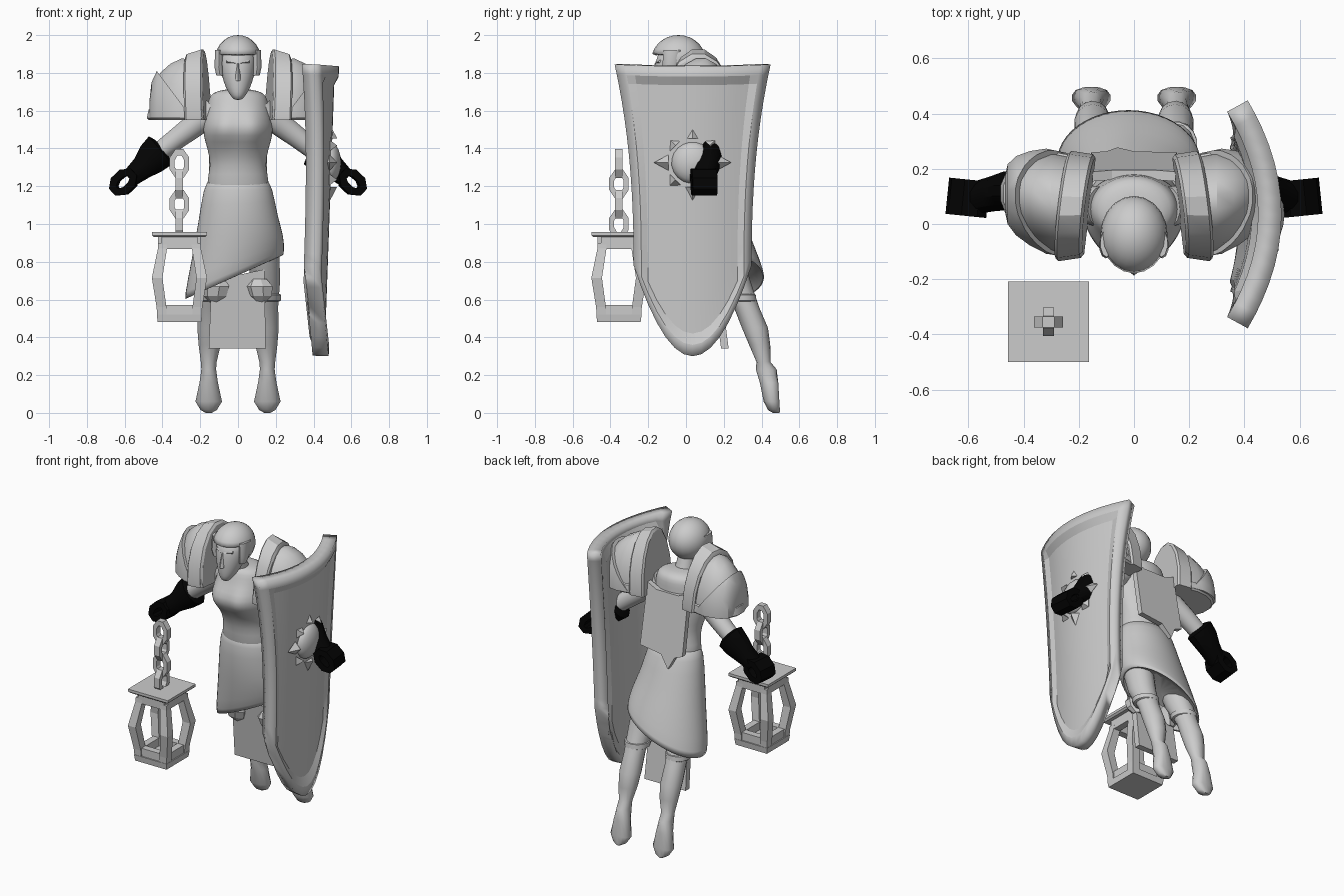
import bpy, bmesh, math
from mathutils import Vector, Matrix

cube = bpy.data.objects.get("Cube")
if cube:
    bpy.data.objects.remove(cube)


def material(name, r, g, b):
    m = bpy.data.materials.new(name)
    m.use_nodes = True
    m.diffuse_color = (r, g, b, 1)
    m.node_tree.nodes["Principled BSDF"].inputs["Base Color"].default_value = (r, g, b, 1)
    return m


GREY = material("pale grey", 0.6, 0.6, 0.6)
BLACK = material("glove black", 0.001, 0.001, 0.001)


def finish(bm, name, mat=GREY, smooth=None, subdiv=0, recalc=True):
    if recalc:
        bmesh.ops.recalc_face_normals(bm, faces=bm.faces[:])
    me = bpy.data.meshes.new(name)
    bm.to_mesh(me)
    bm.free()
    me.materials.append(mat)
    ob = bpy.data.objects.new(name, me)
    bpy.context.collection.objects.link(ob)
    if subdiv:
        ob.modifiers.new("subdivision", "SUBSURF").levels = subdiv
    if smooth:
        bpy.ops.object.select_all(action="DESELECT")
        ob.select_set(True)
        bpy.context.view_layer.objects.active = ob
        bpy.ops.object.shade_smooth_by_angle(angle=math.radians(smooth))
    return ob


def loft(name, rings, n=16, axis=(0, 0, 1), mat=GREY, smooth=50, shape=None, cut=(), subdiv=0):
    """Skin elliptical rings (cx, cy, cz, ra, rb); ra lies across, rb along y."""
    axis = Vector(axis).normalized()
    across = Vector((0, 1, 0)).cross(axis).normalized()
    along = axis.cross(across)
    bm = bmesh.new()
    loops = []
    for x, y, z, ra, rb in rings:
        loop = []
        for i in range(n):
            a = math.tau * (i + 0.5) / n
            p = Vector((x, y, z)) + across * ra * math.cos(a) + along * rb * math.sin(a)
            loop.append(bm.verts.new(shape(p) if shape else p))
        loops.append(loop)
    for p, q in zip(loops, loops[1:]):
        for i in range(n):
            bm.faces.new((p[i], p[(i + 1) % n], q[(i + 1) % n], q[i]))
    bm.faces.new(loops[0])
    bm.faces.new(loops[-1])
    for co, no in cut:
        geom = bm.verts[:] + bm.edges[:] + bm.faces[:]
        res = bmesh.ops.bisect_plane(bm, geom=geom, plane_co=co, plane_no=no, clear_inner=True)
        edges = [e for e in res["geom_cut"] if isinstance(e, bmesh.types.BMEdge)]
        bmesh.ops.edgeloop_fill(bm, edges=edges)
    return finish(bm, name, mat, smooth, subdiv)


def band(name, centre, outer, inner, depth, n=8, turn=0, tilt=0, mat=GREY):
    """Upright faceted ring with a hole, deep along y before turning about z."""
    bm = bmesh.new()
    place = Matrix.Translation(centre) @ Matrix.Rotation(turn, 4, "Z") @ Matrix.Rotation(tilt, 4, "Y")
    loops = []
    for (w, h), y in ((outer, -depth), (outer, depth), (inner, depth), (inner, -depth)):
        angles = [math.tau * (i + 0.5) / n for i in range(n)]
        loops.append([bm.verts.new(place @ Vector((w * math.cos(a), y, h * math.sin(a)))) for a in angles])
    for k in range(4):
        p, q = loops[k], loops[(k + 1) % 4]
        for i in range(n):
            bm.faces.new((p[i], p[(i + 1) % n], q[(i + 1) % n], q[i]))
    return finish(bm, name, mat)


def slab(name, outline, y_of, thick):
    """Flat plate from an (x, z) outline, leaning in y with height."""
    bm = bmesh.new()
    f = bm.faces.new([bm.verts.new((x, y_of(z), z)) for x, z in outline])
    new = bmesh.ops.extrude_face_region(bm, geom=[f])["geom"]
    bmesh.ops.translate(bm, vec=(0, thick, 0), verts=[v for v in new if isinstance(v, bmesh.types.BMVert)])
    return finish(bm, name)


# Torso, with a bust pushed forward on both sides
def bust(p):
    if p.y < 0.03:
        p.y -= 0.06 * math.exp(-((p.z - 1.51) / 0.07) ** 2 - ((abs(p.x) - 0.08) / 0.08) ** 2)
    return p


loft("torso", [(0, .1, 1.1, .15, .1), (0, .1, 1.22, .172, .125), (0, .085, 1.31, .142, .11),
               (0, .065, 1.4, .163, .125), (0, .045, 1.47, .186, .14), (0, .045, 1.53, .186, .142),
               (0, .05, 1.6, .166, .13), (0, .055, 1.66, .158, .122), (0, .055, 1.695, .14, .11),
               (0, .045, 1.715, .07, .07)], 24, shape=bust, subdiv=1, smooth=80)
loft("neck", [(0, .03, 1.66, .065, .06), (0, 0, 1.74, .055, .055), (0, -.03, 1.82, .055, .06)])


# Skirt with a slanting hem
def slant(p):
    low = max(0, (1.2 - p.z) / 0.45)
    p.z += 0.46 * p.x * min(1, low) ** 2
    return p


loft("skirt", [(0, .1, 1.26, .15, .105), (0, .105, 1.2, .183, .135), (0, .14, 1.02, .212, .165),
               (0, .18, .88, .245, .185), (-.02, .22, .74, .268, .197), (-.02, .23, .71, .26, .187),
               (-.02, .22, .79, .22, .15)], 24, shape=slant, smooth=60, subdiv=1)
slab("front_cloth", [(-.14, .7), (.14, .76), (.147, .34), (-.155, .34)], lambda z: .23 - .13 * z, .04)
slab("back_plate", [(-.15, 1.63), (-.08, 1.6), (.08, 1.6), (.15, 1.63), (.155, 1.24), (0, 1.22),
                    (-.06, 1.14), (-.1, 1.22), (-.155, 1.24)], lambda z: .16 + .18 * (1.6 - z), .035)

# Head: face, brow, nose and bobbed hair
loft("face", [(0, -.125, 1.655, .02, .022), (0, -.12, 1.68, .04, .045), (0, -.095, 1.72, .066, .075),
              (0, -.075, 1.785, .088, .098), (0, -.06, 1.86, .098, .105), (0, -.05, 1.93, .085, .09)], 18, subdiv=1)
loft("nose", [(0, -.163, 1.758, .018, .024), (0, -.16, 1.778, .015, .022), (0, -.15, 1.85, .009, .016)], 6)
for s in (-1, 1):
    loft("brow", [(s * .012, -.15, 1.852, .01, .014), (s * .06, -.135, 1.86, .008, .012)], 6, axis=(s, 0, 0))
    loft("hair_lock", [(s * .095, -.085, 1.785, .02, .03), (s * .102, -.08, 1.83, .024, .045),
                       (s * .1, -.07, 1.92, .022, .05)], 10)
bm = bmesh.new()
bmesh.ops.create_uvsphere(bm, u_segments=20, v_segments=14, radius=1)
bmesh.ops.transform(bm, verts=bm.verts[:], matrix=Matrix.Translation((0, -.04, 1.872)) @ Matrix.Diagonal((.122, .142, .128, 1)))
gap = [v for v in bm.verts if (v.co.y < -.09 and v.co.z < 1.895) or v.co.z < 1.755]
bmesh.ops.delete(bm, geom=gap, context="VERTS")
hair = finish(bm, "hair", smooth=60, recalc=False)
mod = hair.modifiers.new("thickness", "SOLIDIFY")
mod.thickness = .02

for s, side in ((-1, "right"), (1, "left")):
    # Legs trailing backwards, feet pointing down with flat soles behind
    loft(side + "_leg", [(s * .13, .19, .88, .09, .1), (s * .145, .25, .7, .08, .09),
                         (s * .15, .32, .56, .064, .067), (s * .15, .365, .45, .067, .069),
                         (s * .15, .39, .36, .06, .056), (s * .155, .41, .27, .043, .037),
                         (s * .155, .425, .23, .04, .055), (s * .155, .445, .16, .05, .054),
                         (s * .155, .457, .06, .072, .046), (s * .155, .468, .015, .044, .034),
                         (s * .155, .478, 0, .016, .018)], 14,
         shape=lambda p: Vector((p.x, min(p.y, .498 - .06 * p.z) if p.z < .25 else p.y, p.z)))
    loft(side + "_knee_strap", [(s * .15, .3, .59, .068, .07), (s * .15, .295, .595, .078, .08),
                                (s * .15, .285, .625, .08, .086), (s * .15, .28, .63, .07, .075)], smooth=30)
    loft(side + "_knee_pad", [(s * .12, .18, .585, .03, .025), (s * .12, .165, .62, .065, .045),
                              (s * .115, .155, .67, .076, .05), (s * .11, .16, .71, .045, .03)], 7, smooth=20)

    # Arms and gloves
    line = (s * .77, 0, -.64)
    loft(side + "_arm", [(s * .12, .06, 1.6, .075, .075), (s * .22, .08, 1.53, .066, .066),
                         (s * .32, .1, 1.455, .058, .058), (s * .43, .11, 1.37, .052, .052)], 14, axis=line)
    loft(side + "_glove", [(s * .4, .12, 1.4, .06, .06), (s * .41, .12, 1.39, .1, .075),
                           (s * .46, .12, 1.345, .09, .072), (s * .51, .11, 1.295, .065, .065),
                           (s * .575, .095, 1.24, .05, .06)], 12, axis=line, mat=BLACK, smooth=30)
    band(side + "_fist", (s * .603, .095, 1.222), (.085, .064), (.046, .022), .066, 8,
         turn=s * .1, tilt=s * .75, mat=BLACK)

    # Shoulder armour: raised collar, dome, overlapping lower plate and rim
    def skew(p):
        return Vector((p.x, p.y + .18 * (abs(p.x) - .22), p.z))
    base = ((0, 0, 1.56), (0, 0, 1))
    out = (s, 0, 0)
    dome = [(.2, .175, .3), (.3, .178, .31), (.36, .158, .28), (.41, .13, .235), (.44, .095, .17), (.45, .05, .08)]
    loft(side + "_shoulder_dome", [(s * x, .065, 1.57, h, w) for x, w, h in dome], 20, axis=out,
         cut=[base], smooth=30, shape=skew)
    loft(side + "_shoulder_plate", [(s * (x + .018), .065, 1.57, h + .012, w + .015) for x, w, h in dome], 20,
         axis=out, smooth=30, shape=skew, cut=[base, ((s * .34, 0, 1.69), (s * .8, 0, -.6))])
    loft(side + "_shoulder_collar", [(s * .165, .065, 1.57, .345, .175), (s * .175, .065, 1.57, .36, .188),
                                     (s * .255, .065, 1.57, .335, .2), (s * .265, .065, 1.57, .315, .19)],
         18, axis=(s, 0, -.05), cut=[((0, 0, 1.55), (0, 0, 1))], smooth=30,
         shape=lambda p: Vector((p.x - s * .12 * (p.y - .03), p.y, p.z)))
    loft(side + "_shoulder_rim", [(s * .25, .065, 1.55, .225, .18), (s * .25, .065, 1.56, .236, .19),
                                  (s * .25, .065, 1.605, .226, .185), (s * .25, .065, 1.615, .21, .17)],
         20, smooth=30, shape=skew, cut=[((s * .19, 0, 0), out)])

# Shield: curved grid whose inner panel is sunk below a bevelled border
bm = bmesh.new()
COLS, ROWS = 10, 9
across = [-1, -.87] + [.76 * (2 * i / COLS - 1) for i in range(COLS + 1)] + [.87, 1]
grid = []
for u in across:
    low, high = .3 + .48 * u * u, 1.835 + .01 * u * u
    panel = [low + .12 + (high - .22 - low) * j / ROWS for j in range(ROWS + 1)]
    col = []
    for z in [low, low + .06] + panel + [high - .055, high]:
        dy = u * (.312 + .1 * max(0, (z - .75) / 1.09) ** 2.4)
        sunk = .022 if z in panel and abs(u) < .8 else 0
        col.append(bm.verts.new((.535 - .72 * dy * dy - .055 * (1.84 - z) / 1.54 - sunk, .035 + dy, z)))
    grid.append(col)
for p, q in zip(grid, grid[1:]):
    for j in range(len(p) - 1):
        bm.faces.new((p[j], q[j], q[j + 1], p[j + 1]))
shield = finish(bm, "shield", smooth=15, recalc=False)
mod = shield.modifiers.new("thickness", "SOLIDIFY")
mod.thickness = .085
mod.offset = -1

# Sun emblem
sun = Vector((.485, .035, 1.325))
loft("sun_boss", [(sun.x + .06 * math.sin(a), sun.y, sun.z, .112 * math.cos(a), .112 * math.cos(a))
                  for a in (-.3, 0, .3, .6, .9, 1.2, 1.5)], 20, axis=(1, 0, 0), smooth=60)
for k in range(8):
    a = math.tau * k / 8
    d = Vector((0, math.sin(a), math.cos(a)))
    tip = .205 if k % 2 == 0 else .17
    bm = bmesh.new()
    corners = [bm.verts.new(sun + d * .128 + off) for off in
               (Vector((.04, 0, 0)), d.cross((1, 0, 0)) * .042, Vector((-.03, 0, 0)), d.cross((-1, 0, 0)) * .042)]
    top = bm.verts.new(sun + d * tip)
    bm.faces.new(corners)
    for i in range(4):
        bm.faces.new((corners[i], corners[(i + 1) % 4], top))
    finish(bm, "sun_ray")

# Lantern: lid, base, four bowed posts and a chain
LX, LY = -.31, -.355
R2 = math.sqrt(2)
loft("lantern_lid", [(LX, LY, .93, .135 * R2, .135 * R2), (LX, LY, .94, .146 * R2, .146 * R2),
                     (LX, LY, .957, .146 * R2, .146 * R2)], 4, smooth=None)
loft("lantern_base", [(LX, LY, .48, .115 * R2, .115 * R2), (LX, LY, .52, .12 * R2, .12 * R2)], 4, smooth=None)
for sx, sy in ((-1, -1), (-1, 1), (1, -1), (1, 1)):
    posts = [(.088, .9, .024), (.09, .87, .024), (.118, .715, .028), (.095, .56, .026), (.092, .5, .025)]
    loft("lantern_post", [(LX + sx * c, LY + sy * c, z, r * R2, r * R2) for c, z, r in posts], 4, smooth=None)
for turn in range(4):
    spin = Matrix.Translation((LX, LY, 0)) @ Matrix.Rotation(turn * math.pi / 2, 4, "Z")
    for z, h in ((.9, .066), (.535, .074)):
        bm = bmesh.new()
        bmesh.ops.create_cube(bm, size=1)
        bmesh.ops.transform(bm, verts=bm.verts[:],
                            matrix=spin @ Matrix.Translation((0, .09, z)) @ Matrix.Diagonal((.19, .045, h, 1)))
        finish(bm, "lantern_rail")
for k, z in enumerate((1.32, 1.212, 1.105, 1.0)):
    band("chain_link", (LX, LY, z), (.056, .082), (.027, .047), .02, 8, turn=k % 2 * math.pi / 2)
